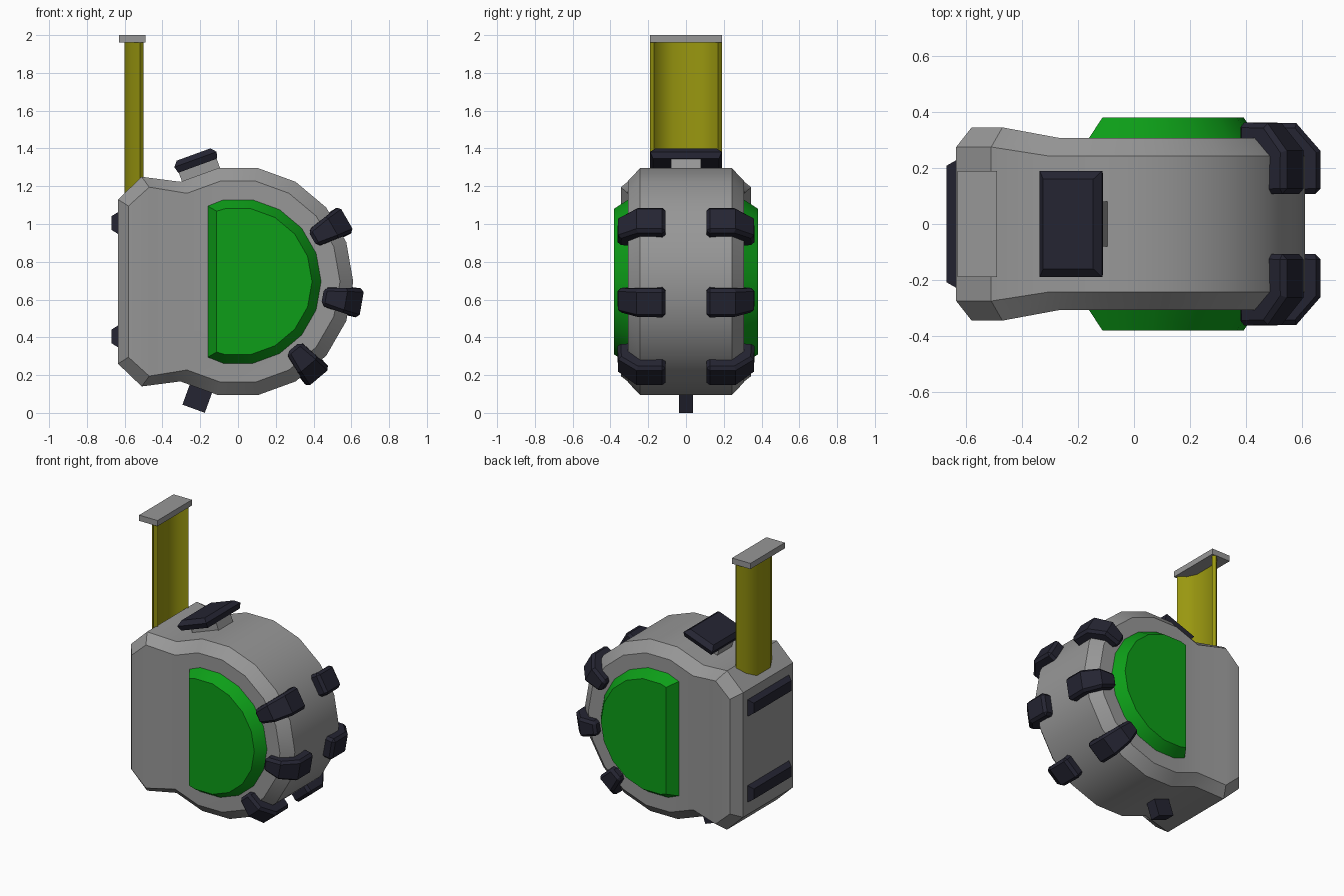
import bpy, bmesh
from math import cos, sin, radians
from mathutils import Vector

if "Cube" in bpy.data.objects:
    bpy.data.objects.remove(bpy.data.objects["Cube"])

CZ = 0.695  # height of the round case centre


def material(name, rgb):
    m = bpy.data.materials.new(name)
    m.diffuse_color = (*rgb, 1)
    m.use_nodes = True
    m.node_tree.nodes["Principled BSDF"].inputs["Base Color"].default_value = m.diffuse_color
    return m


GREY = material("grey", (0.31, 0.31, 0.31))
GREEN = material("green", (0.004, 0.34, 0.009))
DARK = material("dark_rubber", (0.018, 0.018, 0.032))
YELLOW = material("yellow", (0.32, 0.31, 0.005))


def loft(name, rings, mat=GREY, caps=None, bevel=0):
    """Join equal-sized point rings into a closed solid."""
    bm = bmesh.new()
    rows = [[bm.verts.new(p) for p in r] for r in rings]
    n = len(rows[0])
    for a, b in zip(rows, rows[1:]):
        for i in range(n):
            j = (i + 1) % n
            bm.faces.new((a[i], a[j], b[j], b[i]))
    for row in (rows[0], rows[-1]):
        for cap in caps or [range(n)]:
            bm.faces.new([row[i] for i in cap])
    bmesh.ops.recalc_face_normals(bm, faces=bm.faces)
    me = bpy.data.meshes.new(name)
    bm.to_mesh(me)
    bm.free()
    ob = bpy.data.objects.new(name, me)
    bpy.context.collection.objects.link(ob)
    me.materials.append(mat)
    if bevel:
        mod = ob.modifiers.new("bevel", "BEVEL")
        mod.width, mod.segments = bevel, 1
        mod.limit_method, mod.angle_limit = "ANGLE", radians(65)
    return ob


def polar(r, deg):
    return r * cos(radians(deg)), CZ + r * sin(radians(deg))


def stack(name, origin, deg, layers, mat=GREY):
    """Stacked rectangles (half length, half depth, height) along direction deg."""
    o = Vector((origin[0], 0, origin[1]))
    n = Vector((cos(radians(deg)), 0, sin(radians(deg))))
    t = Vector((n.z, 0, -n.x))
    y = Vector((0, 1, 0))
    rings = [[o + n * h + t * a * i + y * b * j
              for i, j in ((-1, -1), (1, -1), (1, 1), (-1, 1))] for a, b, h in layers]
    return loft(name, rings, mat)


# Case: round front, wider back block, chamfered rim
def case_ring(r, back, y_round, y_back, side):
    pts = [(*polar(r, a), y_round) for a in range(120, -121, -20)]
    (x1, h1), (x2, h2) = back
    pts += [(x, CZ + h, y_back) for x, h in ((x1, -h1), (x2, -h2), (x2, h2), (x1, h1))]
    return [(x, side * y, z) for x, z, y in pts]


outer = (0.61, ((-0.51, 0.555), (-0.635, 0.435)), 0.243, 0.275)
inner = (0.54, ((-0.47, 0.50), (-0.58, 0.40)), 0.308, 0.345)
loft("case", [case_ring(*inner, -1), case_ring(*outer, -1),
              case_ring(*outer, 1), case_ring(*inner, 1)],
     caps=[range(13), (12, 13, 16, 0), (13, 14, 15, 16)])


# Green D-shaped side panels
def d_ring(r, x_cut, h_cut, y):
    pts = [(x_cut, CZ + h_cut)] + [polar(r, a) for a in range(100, -101, -20)]
    return [(x, y, z) for x, z in pts + [(x_cut, CZ - h_cut)]]


for s, side in ((-1, "front"), (1, "back")):
    loft(side + "_panel", [d_ring(0.44, -0.16, 0.40, s * 0.29),
                           d_ring(0.44, -0.16, 0.40, s * 0.308),
                           d_ring(0.392, -0.113, 0.373, s * 0.38)], GREEN)

    # Rubber bumpers wrapping the round rim: (radius, y, half width)
    section = [(0.56, 0.108, 0.078), (0.665, 0.108, 0.078), (0.665, 0.262, 0.078),
               (0.58, 0.36, 0.068), (0.455, 0.363, 0.047), (0.455, 0.29, 0.047)]
    for k, deg in enumerate((30, -10, -50)):
        a = radians(deg)
        rings = [[(r * cos(a) - e * w * sin(a), s * y, CZ + r * sin(a) + e * w * cos(a))
                  for r, y, w in section] for e in (-1, 1)]
        loft(f"{side}_bumper_{k + 1}", rings, DARK, bevel=0.018)

# Rubber bars on the flat back
for name, z in (("upper_bar", 1.005), ("lower_bar", 0.405)):
    stack(name, (-0.635, z), 180, [(0.058, 0.228, -0.02), (0.058, 0.228, 0),
                                   (0.036, 0.208, 0.035)], DARK)

# Lock button on its stem, and the small foot underneath
top = Vector(polar(0.6, 110)) + Vector((0.009, 0.003))
stack("button_stem", top, 110, [(0.107, 0.08, -0.03), (0.107, 0.08, 0.06)])
stack("lock_button", top, 110, [(0.11, 0.175, 0.05), (0.119, 0.19, 0.085),
                                (0.095, 0.16, 0.113)], DARK)
stack("foot", (-0.235, 0.022), 70, [(0.063, 0.038, 0), (0.063, 0.038, 0.15)], DARK)

# Curved tape blade, hollow toward the round side, with its end hook
back = [(-0.52, 0.19), (-0.565, 0.145), (-0.60, 0.075)]
hollow = [(-0.50, 0.17), (-0.55, 0.135), (-0.58, 0.07)]
blade = back + [(x, -y) for x, y in back[::-1]]
blade += [(x, -y) for x, y in hollow] + hollow[::-1]
loft("tape_blade", [[(x, y, z) for x, y in blade] for z in (1.1, 1.965)], YELLOW,
     caps=[(i, i + 1, 10 - i, 11 - i) for i in range(5)])
stack("end_hook", (-0.56, 1.96), 90, [(0.071, 0.19, 0), (0.071, 0.19, 0.04)])

# Smooth the rounded parts, keep hard edges
for ob in bpy.context.collection.objects:
    ob.select_set(not ob.modifiers)
    bpy.context.view_layer.objects.active = ob
bpy.ops.object.shade_smooth_by_angle(angle=radians(31))
